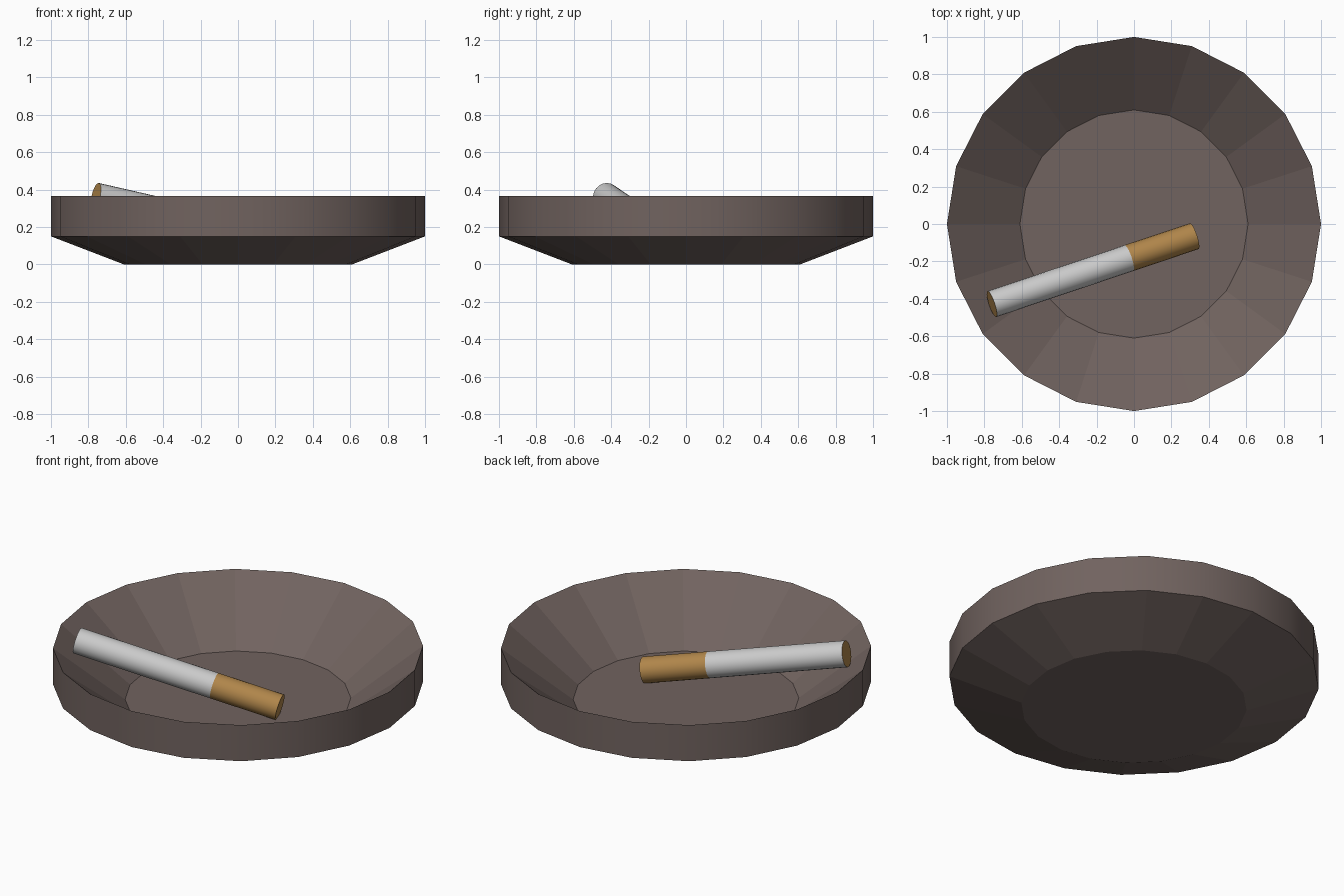
import bpy, bmesh, math
from mathutils import Vector

if "Cube" in bpy.data.objects:
    bpy.data.objects.remove(bpy.data.objects["Cube"])


def material(name, rgb):
    m = bpy.data.materials.new(name)
    m.diffuse_color = (*rgb, 1)
    m.use_nodes = True
    m.node_tree.nodes["Principled BSDF"].inputs["Base Color"].default_value = m.diffuse_color
    return m


def finish(name, bm, mat):
    bmesh.ops.recalc_face_normals(bm, faces=bm.faces)
    mesh = bpy.data.meshes.new(name)
    bm.to_mesh(mesh)
    bm.free()
    mesh.materials.append(mat)
    ob = bpy.data.objects.new(name, mesh)
    bpy.context.collection.objects.link(ob)
    return ob


def ring_skin(bm, rings):
    """Bridge successive vertex rings and cap both ends."""
    n = len(rings[0])
    for a, b in zip(rings, rings[1:]):
        for i in range(n):
            j = (i + 1) % n
            bm.faces.new((a[i], a[j], b[j], b[i]))
    bm.faces.new(rings[0])
    bm.faces.new(rings[-1])


clay = material("brown_clay", (0.165, 0.125, 0.115))
paper = material("white_paper", (0.75, 0.75, 0.75))
cork = material("tan_cork", (0.44, 0.24, 0.07))

# Dish: 20-sided, outer underside, wall, sharp rim, sloping inside, floor
SIDES = 20
profile = [(0.61, 0), (1, 0.15), (1, 0.365), (0.61, 0.057)]
bm = bmesh.new()
rings = [[bm.verts.new((r * math.cos(math.tau * i / SIDES),
                        r * math.sin(math.tau * i / SIDES), z))
          for i in range(SIDES)] for r, z in profile]
ring_skin(bm, rings)
dish = finish("dish", bm, clay)
for p in dish.data.polygons:
    p.use_smooth = abs(p.normal.z) < 0.1   # only the outer wall is smooth
for e in dish.data.edges:
    za, zb = (dish.data.vertices[v].co.z for v in e.vertices)
    e.use_edge_sharp = abs(za - zb) < 1e-4

# Cigarette: leaning from the floor up onto the sloping side
high = Vector((-0.76, -0.428, 0.364))
low = Vector((0.322, -0.065, 0.117))
axis = (low - high).normalized()
side = axis.cross(Vector((0, 0, 1))).normalized()
up = side.cross(axis)


def tube(name, t0, t1, mat, radius=0.073, n=20):
    bm = bmesh.new()
    rings = []
    for t in (t0, t1):
        c = high.lerp(low, t)
        rings.append([bm.verts.new(c + radius * (side * math.cos(math.tau * i / n)
                                                 + up * math.sin(math.tau * i / n)))
                      for i in range(n)])
    ring_skin(bm, rings)
    ob = finish(name, bm, mat)
    for p in ob.data.polygons:
        p.use_smooth = len(p.vertices) == 4
    for e in ob.data.edges:
        a, b = (ob.data.vertices[v].co for v in e.vertices)
        e.use_edge_sharp = abs((a - b).dot(axis)) < 1e-4
    return ob


SPLIT = 0.677
body = tube("cigarette_paper", 0, SPLIT, paper)
tip = tube("cigarette_filter", SPLIT, 1, cork)

# Tobacco end cap takes the tan colour
body.data.materials.append(cork)
for p in body.data.polygons:
    if len(p.vertices) > 4 and p.normal.dot(axis) < 0:
        p.material_index = 1
